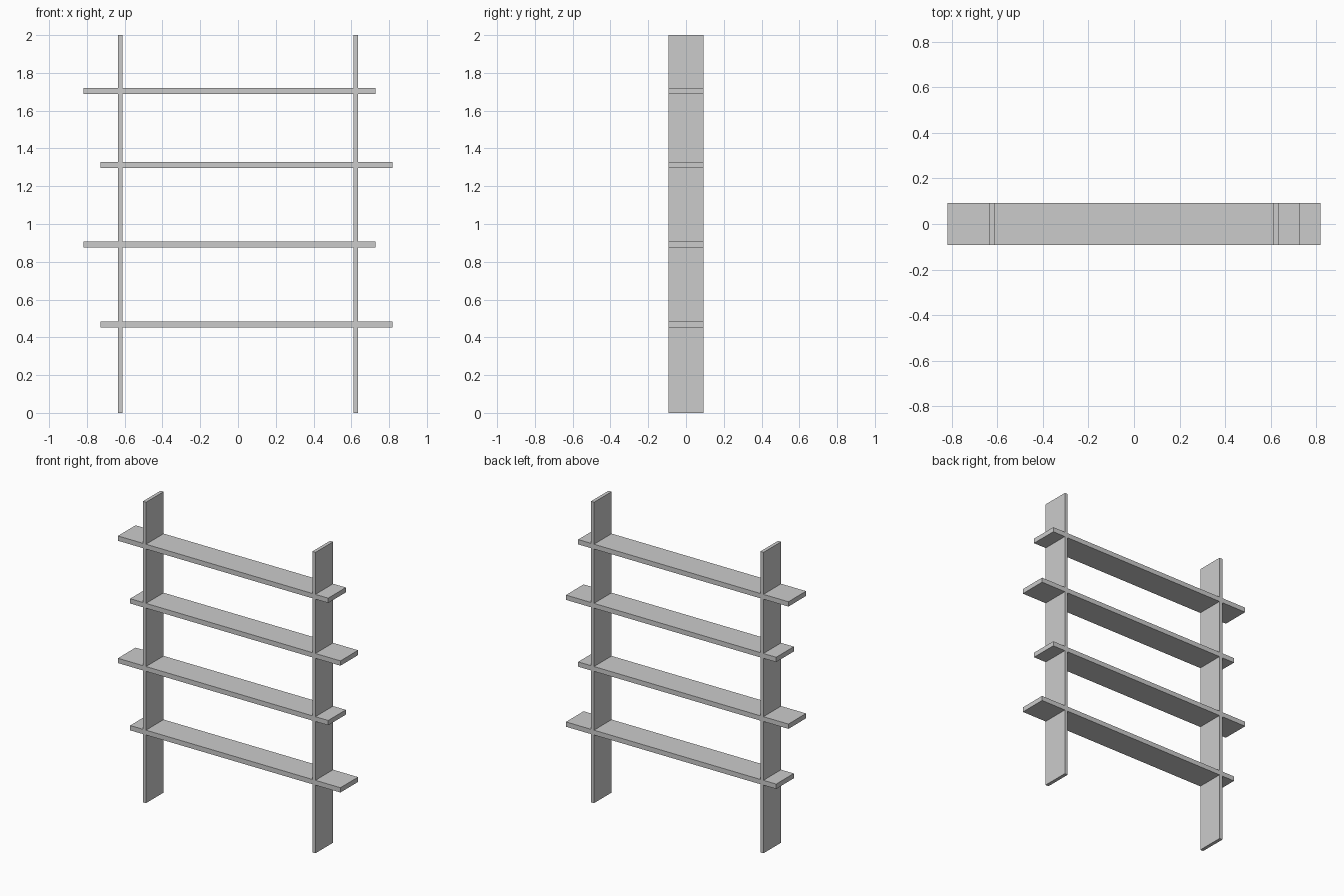
import bpy, bmesh

if "Cube" in bpy.data.objects:
    bpy.data.objects.remove(bpy.data.objects["Cube"])

DEPTH = 0.185
THICK = 0.032
POST_X, POST_T = 0.623, 0.023

# Rectangles in the front plane: (x0, x1, z0, z1)
posts = [(s * POST_X - POST_T / 2, s * POST_X + POST_T / 2, 0, 2) for s in (-1, 1)]

# Shelves are shifted alternately right and left
shelves = []
for i, z in enumerate((0.469, 0.892, 1.312, 1.705)):
    x0, x1 = (-0.728, 0.818) if i % 2 == 0 else (-0.818, 0.728)
    shelves.append((x0, x1, z - THICK / 2, z + THICK / 2))

boards = posts + shelves
xs = sorted({x for b in boards for x in b[:2]})
zs = sorted({z for b in boards for z in b[2:]})


def filled(x, z):
    return any(b[0] < x < b[1] and b[2] < z < b[3] for b in boards)


# Front outline of the interlocked boards, fused so the joints have no inner faces
bm = bmesh.new()
for x0, x1 in zip(xs, xs[1:]):
    for z0, z1 in zip(zs, zs[1:]):
        if filled((x0 + x1) / 2, (z0 + z1) / 2):
            corners = ((x0, z0), (x1, z0), (x1, z1), (x0, z1))
            bm.faces.new([bm.verts.new((x, -DEPTH / 2, z)) for x, z in corners])
bmesh.ops.remove_doubles(bm, verts=bm.verts, dist=1e-5)

# Extrude backwards to full depth
ext = bmesh.ops.extrude_face_region(bm, geom=bm.faces[:], use_keep_orig=True)
moved = [v for v in ext["geom"] if isinstance(v, bmesh.types.BMVert)]
bmesh.ops.translate(bm, verts=moved, vec=(0, DEPTH, 0))
bmesh.ops.recalc_face_normals(bm, faces=bm.faces)

mesh = bpy.data.meshes.new("shelf_unit")
bm.to_mesh(mesh)
bm.free()
bpy.context.collection.objects.link(bpy.data.objects.new("shelf_unit", mesh))
